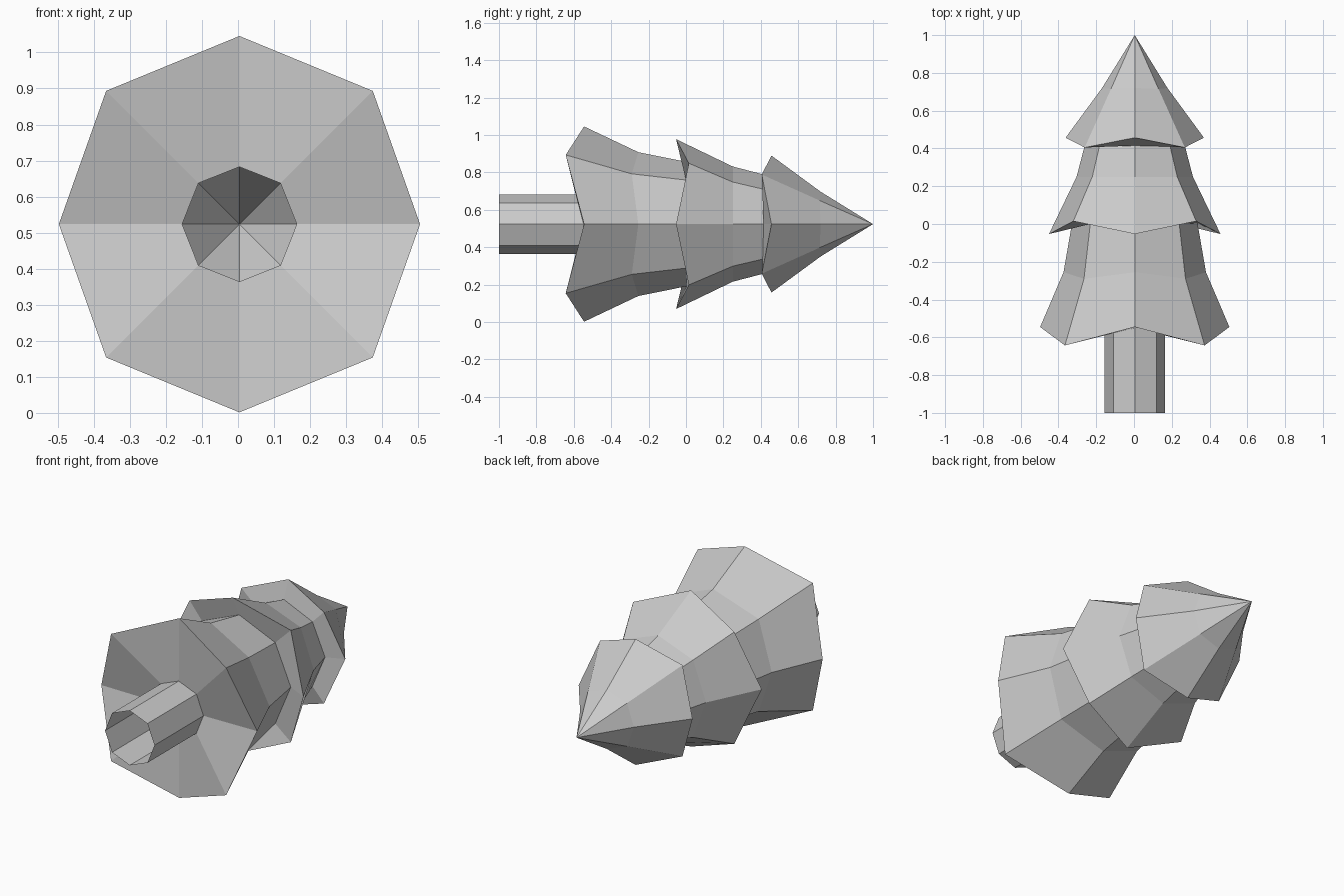
import bpy, bmesh
from math import sin, cos, pi

if "Cube" in bpy.data.objects:
    bpy.data.objects.remove(bpy.data.objects["Cube"])

CX, CZ = 0.004, 0.5235   # tree axis, lying along +y


def ring(bm, r_axis, r_diag, y_axis, y_diag, tall=1.0):
    """Eight points; axis-aligned and diagonal points have their own radius and y."""
    verts = []
    for i in range(8):
        a = i * pi / 4
        diag = i % 2
        r = r_diag if diag else r_axis
        if i in (2, 6):
            r *= tall
        verts.append(bm.verts.new((CX + r * cos(a), y_diag if diag else y_axis, CZ + r * sin(a))))
    return verts


def lofted(name, rings, tip_y=None):
    bm = bmesh.new()
    loops = [ring(bm, *r) for r in rings]
    for a, b in zip(loops, loops[1:]):
        for i in range(8):
            j = (i + 1) % 8
            bm.faces.new((a[i], b[i], b[j], a[j]))
    if tip_y is not None:
        tip = bm.verts.new((CX, tip_y, CZ))
        for i in range(8):
            bm.faces.new((loops[-1][i], tip, loops[-1][(i + 1) % 8]))
    mesh = bpy.data.meshes.new(name)
    bm.to_mesh(mesh)
    bm.free()
    obj = bpy.data.objects.new(name, mesh)
    bpy.context.collection.objects.link(obj)
    return obj


# Hollow trunk, open at the end
lofted("trunk", [(0.159, 0.161, -1.0, -1.0), (0.159, 0.161, -0.55, -0.55)])

# Lower branches: underside, flared rim, waist, top
lofted("lower_branches", [
    (0.159, 0.161, -0.55, -0.55),
    (0.501, 0.523, -0.545, -0.643, 1.042),
    (0.377, 0.380, -0.255, -0.29, 1.02),
    (0.332, 0.333, 0.005, 0.0),
])

# Middle branches
lofted("middle_branches", [
    (0.332, 0.333, 0.005, 0.0),
    (0.454, 0.460, -0.053, 0.015),
    (0.308, 0.318, 0.25, 0.25),
    (0.265, 0.265, 0.415, 0.41),
])

# Top branches, ending in the tip
lofted("top_branches", [
    (0.265, 0.265, 0.415, 0.41),
    (0.366, 0.375, 0.457, 0.405),
    (0.173, 0.178, 0.72, 0.715),
], tip_y=1.0)
